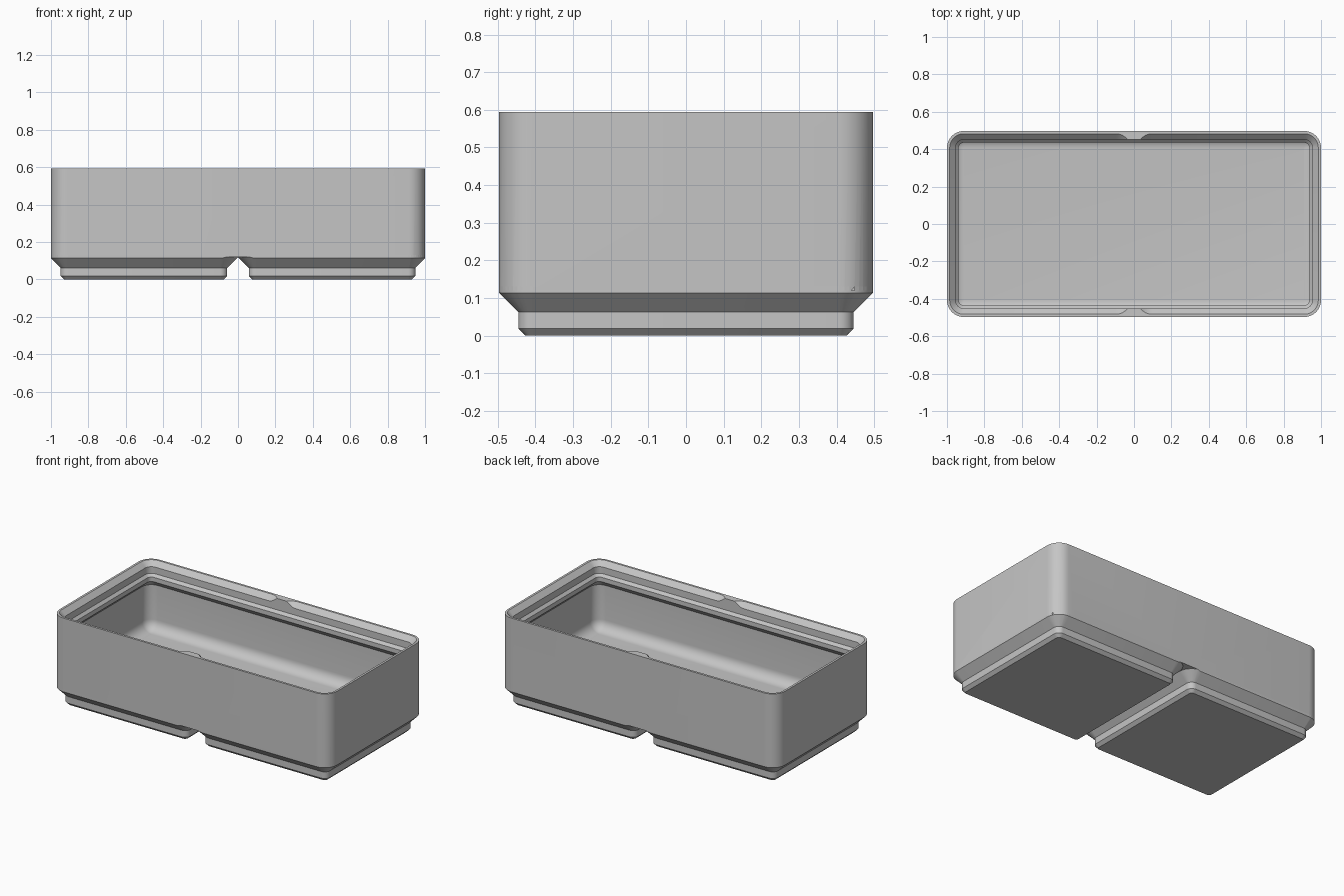
import bpy, bmesh
from math import sin, cos, pi, radians

if "Cube" in bpy.data.objects:
    bpy.data.objects.remove(bpy.data.objects["Cube"], do_unlink=True)

WIDTH, DEPTH, RADIUS = 1.0, 0.497, 0.09    # outer half sizes and corner radius
TOP, BASE, FLOOR = 0.594, 0.12, 0.144
CELL_X = 0.503                             # centre of each half
SEGMENTS = 10                              # steps per rounded corner

grey = bpy.data.materials.new("plain grey")
grey.use_nodes = True
COLOUR = (0.56, 0.56, 0.56, 1)
grey.diffuse_color = COLOUR
grey.node_tree.nodes["Principled BSDF"].inputs["Base Color"].default_value = COLOUR


def ring(bm, hx, hy, inset, z, cx):
    """Rounded rectangle, moved inward by inset."""
    r = max(RADIUS - inset, 0.002)
    verts = []
    for q, (sx, sy) in enumerate(((1, 1), (-1, 1), (-1, -1), (1, -1))):
        for i in range(SEGMENTS + 1):
            a = (q + i / SEGMENTS) * pi / 2
            verts.append(bm.verts.new((cx + sx * (hx - inset - r) + r * cos(a),
                                       sy * (hy - inset - r) + r * sin(a), z)))
    return verts


def loft(name, hx, hy, profile, cx=0):
    """Closed solid through rounded rectangles given as (inset, z)."""
    bm = bmesh.new()
    rings = [ring(bm, hx, hy, inset, z, cx) for inset, z in profile]
    n = len(rings[0])
    for low, high in zip(rings, rings[1:]):
        for i in range(n):
            j = (i + 1) % n
            bm.faces.new((low[i], low[j], high[j], high[i]))
    bm.faces.new(rings[0][::-1])
    bm.faces.new(rings[-1])
    bmesh.ops.recalc_face_normals(bm, faces=bm.faces)
    mesh = bpy.data.meshes.new(name)
    bm.to_mesh(mesh)
    bm.free()
    mesh.materials.append(grey)
    obj = bpy.data.objects.new(name, mesh)
    bpy.context.collection.objects.link(obj)
    return obj


def activate(obj):
    bpy.ops.object.select_all(action='DESELECT')
    obj.select_set(True)
    bpy.context.view_layer.objects.active = obj


def combine(obj, other, operation):
    activate(obj)
    mod = obj.modifiers.new("combine", 'BOOLEAN')
    mod.operation, mod.solver, mod.object = operation, 'EXACT', other
    bpy.ops.object.modifier_apply(modifier=mod.name)
    bpy.data.objects.remove(other, do_unlink=True)


# Two stepped feet whose tapers meet at the middle, trimmed to the outer walls
foot = [(0.0707, 0), (0.0515, 0.0192), (0.0515, 0.0623), (-0.0056, 0.1194), (-0.0056, 0.13)]
bin_body = loft("storage_bin", DEPTH, DEPTH, foot, -CELL_X)
combine(bin_body, loft("left_foot", DEPTH, DEPTH, foot, CELL_X), 'UNION')
combine(bin_body, loft("trim", WIDTH, DEPTH, [(0, -0.1), (0, 0.2)]), 'INTERSECT')

# Outer box
combine(bin_body, loft("box", WIDTH, DEPTH, [(0, BASE), (0, TOP)]), 'UNION')

# Cavity: filleted floor, thin wall, overhanging lip with a small step
WALL, FILLET, LIP, STEP = 0.024, 0.067, 0.062, 0.0455
cavity = [(WALL + FILLET * (1 - sin(a)), FLOOR + FILLET * (1 - cos(a)))
          for a in (i / 8 * pi / 2 for i in range(9))]
cavity += [(WALL, 0.436), (LIP, 0.474), (LIP, 0.503), (STEP, 0.52), (STEP, 0.65)]
combine(bin_body, loft("cavity", WIDTH, DEPTH, cavity), 'DIFFERENCE')

# Sloped rim, cut once per half so that a bump stays at the middle
for side in (-1, 1):
    slope = [(STEP + 0.01, 0.553), (STEP - 0.04, 0.603)]
    combine(bin_body, loft("rim", DEPTH, DEPTH, slope, side * CELL_X), 'DIFFERENCE')

activate(bin_body)
bpy.ops.object.shade_smooth_by_angle(angle=radians(30))
